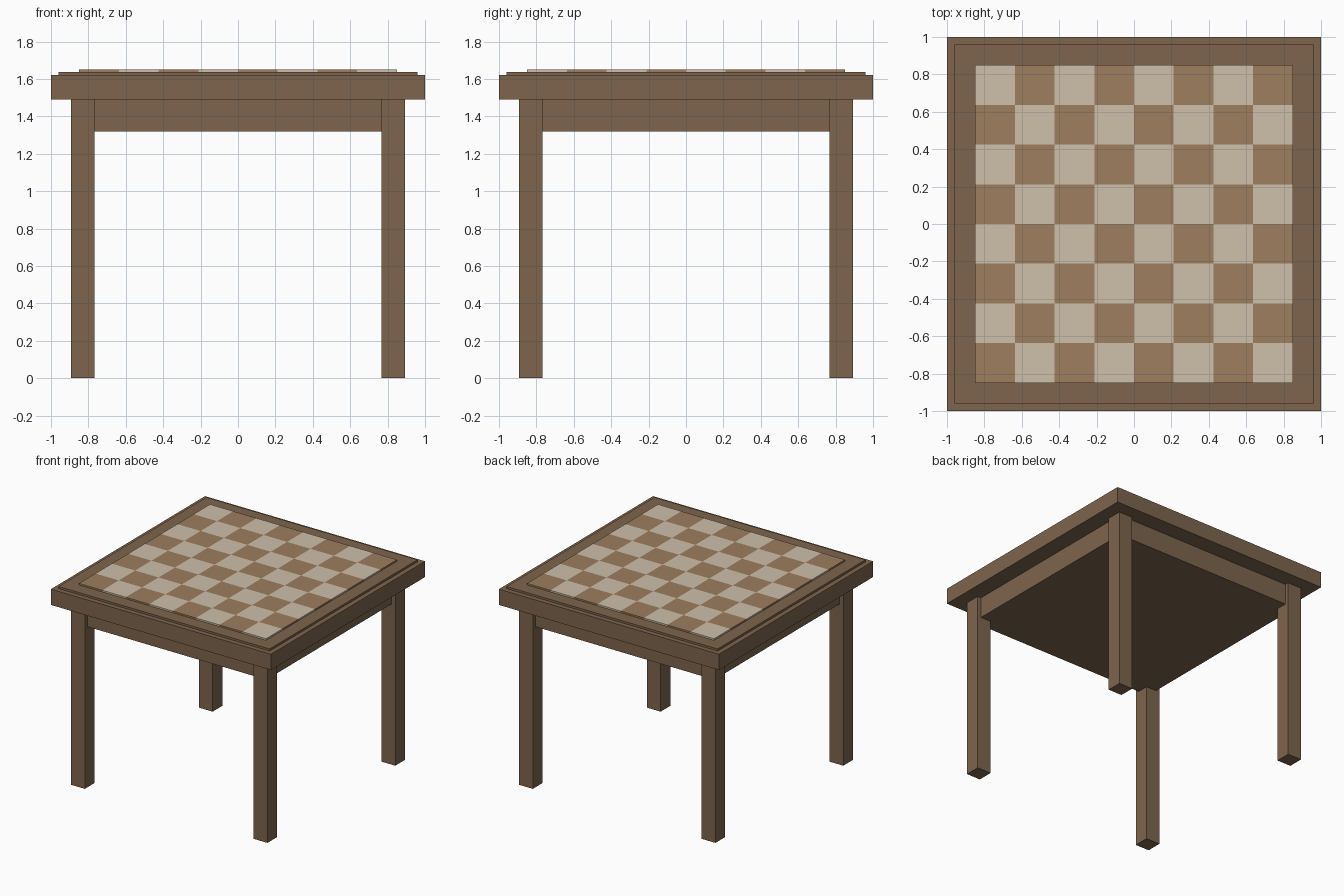
import bpy
import bmesh

if "Cube" in bpy.data.objects:
    bpy.data.objects.remove(bpy.data.objects["Cube"])


def material(name, color):
    mat = bpy.data.materials.new(name)
    mat.diffuse_color = (*color, 1)
    mat.use_nodes = True
    mat.node_tree.nodes["Principled BSDF"].inputs["Base Color"].default_value = mat.diffuse_color
    return mat


FRAME = material("brown_wood", (0.205, 0.13, 0.075))
DARK = material("dark_square", (0.34, 0.21, 0.115))
LIGHT = material("light_square", (0.62, 0.53, 0.40))


def box(name, x0, x1, y0, y1, z0, z1):
    bpy.ops.mesh.primitive_cube_add(
        size=1, location=((x0 + x1) / 2, (y0 + y1) / 2, (z0 + z1) / 2))
    obj = bpy.context.object
    obj.name = name
    obj.scale = (x1 - x0, y1 - y0, z1 - z0)
    bpy.ops.object.transform_apply(location=False, rotation=False, scale=True)
    obj.data.materials.append(FRAME)
    return obj


# Table top, solid apron block and raised board border
box("table_top", -1, 1, -1, 1, 1.49, 1.62)
box("apron", -0.86, 0.86, -0.86, 0.86, 1.32, 1.49)
box("board_border", -0.96, 0.96, -0.96, 0.96, 1.62, 1.637)

# Four square legs
for sx, side in ((-1, "left"), (1, "right")):
    for sy, end in ((-1, "front"), (1, "back")):
        cx, cy = 0.83 * sx, 0.83 * sy
        box(f"{end}_{side}_leg", cx - 0.0625, cx + 0.0625,
            cy - 0.0625, cy + 0.0625, 0, 1.49)

# Checkered playing field, bottom left square dark
bm = bmesh.new()
bmesh.ops.create_grid(bm, x_segments=8, y_segments=8, size=0.85)
square = 1.7 / 8
for face in bm.faces:
    c = face.calc_center_median()
    col, row = int((c.x + 0.85) / square), int((c.y + 0.85) / square)
    face.material_index = (col + row) % 2
mesh = bpy.data.meshes.new("playing_field")
bm.to_mesh(mesh)
bm.free()
mesh.materials.append(DARK)
mesh.materials.append(LIGHT)
field = bpy.data.objects.new("playing_field", mesh)
field.location.z = 1.65
bpy.context.collection.objects.link(field)
solid = field.modifiers.new("thickness", 'SOLIDIFY')
solid.thickness = 0.013
solid.offset = -1
